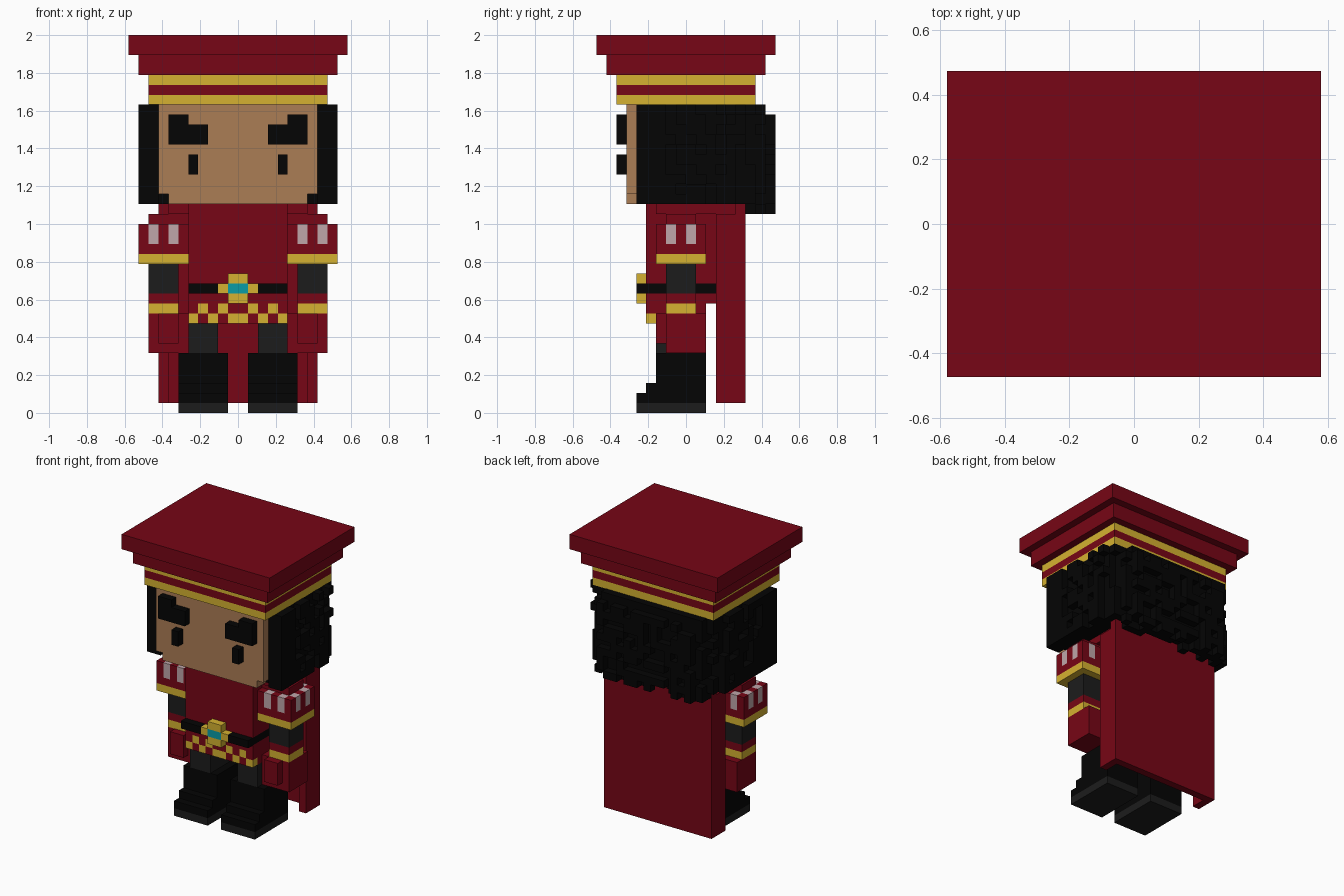
import bpy, bmesh, random
from mathutils import Vector

if "Cube" in bpy.data.objects:
    bpy.data.objects.remove(bpy.data.objects["Cube"])

V = 1 / 19  # voxel size: the figure is 38 voxels tall
random.seed(4)


def material(name, r, g, b):
    m = bpy.data.materials.new(name)
    m.diffuse_color = [*((c / 255) ** 2.2 for c in (r, g, b)), 1]
    m.use_nodes = True
    m.node_tree.nodes["Principled BSDF"].inputs["Base Color"].default_value = m.diffuse_color
    return m


RED = material("red cloth", 118, 14, 28)
GOLD = material("gold trim", 212, 176, 52)
BLACK = material("black", 13, 13, 13)
GREY = material("dark grey", 34, 34, 34)
SKIN = material("skin", 170, 124, 86)
PALE = material("pale slash", 190, 165, 168)
TEAL = material("teal gem", 18, 155, 165)


def finish(name, bm, mat):
    mesh = bpy.data.meshes.new(name)
    bm.to_mesh(mesh)
    bm.free()
    mesh.materials.append(mat)
    bpy.context.collection.objects.link(bpy.data.objects.new(name, mesh))


def boxes(name, mat, *specs, mirror=False):
    """Boxes given in voxels as (x0, x1, y0, y1, z0, z1), optionally mirrored in x."""
    bm = bmesh.new()
    for x0, x1, y0, y1, z0, z1 in specs:
        for a, b in [(x0, x1)] + ([(-x1, -x0)] if mirror else []):
            lo, hi = Vector((a, y0, z0)) * V, Vector((b, y1, z1)) * V
            for v in bmesh.ops.create_cube(bm, size=1)["verts"]:
                v.co = (lo + hi) / 2 + v.co * (hi - lo)
    finish(name, bm, mat)


def voxels(name, mat, cells):
    """Outer skin of a set of voxel cells."""
    bm = bmesh.new()
    for c in cells:
        for axis in range(3):
            for s in (0, 1):
                n = list(c)
                n[axis] += 2 * s - 1
                if tuple(n) in cells:
                    continue
                u, w = (axis + 1) % 3, (axis + 2) % 3
                quad = []
                for du, dw in ((0, 0), (1, 0), (1, 1), (0, 1)):
                    p = list(c)
                    p[axis] += s
                    p[u] += du
                    p[w] += dw
                    quad.append(bm.verts.new(Vector(p) * V))
                bm.faces.new(quad if s else quad[::-1])
    bmesh.ops.remove_doubles(bm, verts=bm.verts, dist=1e-4)
    finish(name, bm, mat)


# hat: flared slabs above a striped band
boxes("hat_top", RED, (-11, 11, -9, 9, 36, 38))
boxes("hat_tier", RED, (-10, 10, -8, 8, 34, 36))
for z, mat in ((33, GOLD), (32, RED), (31, GOLD)):
    boxes("hat_band", mat, (-9, 9, -7, 7, z, z + 1))

# head and face
boxes("head", SKIN, (-8, 8, -6, 5, 22, 31), (-7, 7, -6, 5, 21, 22))
boxes("eyebrows", BLACK, (3, 7, -7, -6, 27, 29), (5, 7, -7, -6, 29, 30), mirror=True)
boxes("eyes", BLACK, (4, 5, -7, -6, 24, 26), mirror=True)

# curly hair: shell around the head with a ragged outer layer
hair = set()
for x in range(-10, 10):
    for y in range(-5, 9):
        for z in range(20, 31):
            ax = abs(x + .5)
            if ax < 8 and y < 5 and not (z == 21 and ax > 7 and y >= -4):
                continue
            if ax + y > 14.5 or (z == 20 and (y < 6 or ax > 8)) or (y == 8 and z == 30):
                continue
            outer = y == 8 or (ax > 9 and y > -3) or ax + y > 13.5 or z == 20
            if not outer or random.random() < .65:
                hair.add((x, y, z))
voxels("hair", BLACK, hair)

# coat body, shoulders and skirt
boxes("coat", RED, (-5, 5, -4, 3, 13, 21), (-5, 5, -4, 3, 11, 12), (-5, 5, -3, 2, 9, 11))
boxes("shoulders", RED, (5, 7, -3, 5, 20, 21), mirror=True)

# belt and buckle
boxes("belt", BLACK, (-5, 5, -4, 3, 12, 13), (-5, -2, -5, -4, 12, 13), (2, 5, -5, -4, 12, 13))
boxes("buckle", GOLD, (-1, 1, -5, -4, 11, 12), (-1, 1, -5, -4, 13, 14),
      (-2, -1, -5, -4, 12, 13), (1, 2, -5, -4, 12, 13))
boxes("buckle_gem", TEAL, (-1, 1, -5, -4, 12, 13))

# chequered hem on the skirt front
for z in (9, 10):
    for x in range(5):
        boxes("hem_check", GOLD if (x + z) % 2 else RED,
              (x, x + 1, -4, -3, z, z + 1), mirror=True)

# puffed sleeves with pale slashes
boxes("sleeve_puff", RED, (5, 9, -2, 1, 16, 20), (9, 10, -2, 1, 16, 17),
      (5, 9, -3, -2, 16, 17), (5, 9, 1, 2, 16, 17), (9, 10, -3, -2, 16, 19),
      (9, 10, 1, 2, 16, 19), (9, 10, -1, 0, 17, 19), (5, 6, -3, -2, 17, 19),
      (7, 8, -3, -2, 17, 19), (5, 6, 1, 2, 17, 19), (7, 8, 1, 2, 17, 19), mirror=True)
boxes("sleeve_slashes", PALE, (9, 10, -2, -1, 17, 19), (9, 10, 0, 1, 17, 19),
      *((x, x + 1, y, y + 1, 17, 19) for x in (6, 8) for y in (-3, 1)), mirror=True)
boxes("sleeve_band", GOLD, (5, 10, -3, 2, 15, 16), mirror=True)

# lower arms and gloves
boxes("forearm", GREY, (6, 9, -2, 1, 12, 15), mirror=True)
boxes("wrist", RED, (6, 9, -2, 1, 11, 12), mirror=True)
boxes("cuff", GOLD, (6, 9, -2, 1, 10, 11), mirror=True)
boxes("glove", RED, (5, 9, -2, 2, 6, 10), (6, 8, -3, -2, 7, 10), mirror=True)

# legs and boots
boxes("leg", GREY, (2, 5, -3, 1, 6, 9), mirror=True)
boxes("boot", BLACK, (1, 6, -3, 2, 1, 6), (1, 6, -4, -3, 1, 3), (1, 6, -5, -4, 1, 2), mirror=True)
boxes("boot_sole", GREY, (1, 6, -5, 2, 0, 1), mirror=True)

# cape: back panel with side returns
boxes("cape", RED, (-8, 8, 5, 6, 1, 21))
boxes("cape_side", RED, (7, 8, 3, 5, 1, 20), mirror=True)
boxes("cape_yoke", RED, (-7, 7, 3, 5, 19, 21))
